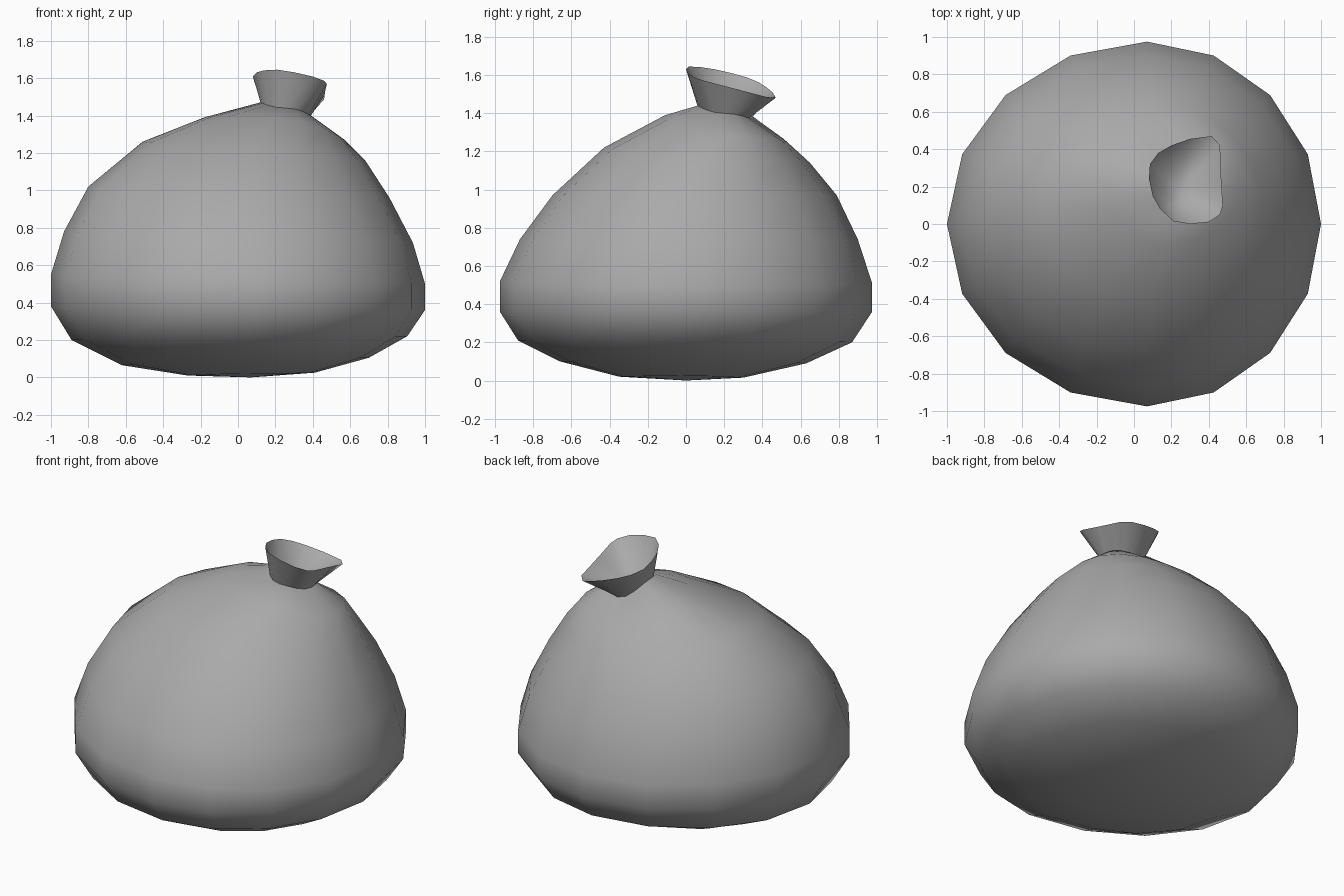
import bpy, bmesh, math
from mathutils import Vector

SIDES = 16
start_cube = bpy.data.objects.get("Cube")
if start_cube:
    bpy.data.objects.remove(start_cube, do_unlink=True)

grey = bpy.data.materials.new("grey sack")
grey.use_nodes = True
grey.diffuse_color = (0.4, 0.4, 0.4, 1)
grey.node_tree.nodes["Principled BSDF"].inputs["Base Color"].default_value = (0.4, 0.4, 0.4, 1)


def cross_section(left, right, front, back):
    """Closed loop through four (reach, height) points, made of elliptical quarters."""
    centre_x = max((left[0] + right[0]) / 2, 0.07)
    centre_y = (front[0] + back[0]) / 2
    loop = []
    for i in range(SIDES):
        angle = math.tau * i / SIDES
        c, s = math.cos(angle), math.sin(angle)
        side = right if c > 0 else left
        depth = back if s > 0 else front
        loop.append(Vector((centre_x + abs(c) * (side[0] - centre_x),
                            centre_y + abs(s) * (depth[0] - centre_y),
                            c * c * side[1] + s * s * depth[1])))
    return loop


def loft(name, loops, first_pole=None, last_pole=None):
    """Skin the loops in order, closing the ends onto poles where given."""
    bm = bmesh.new()
    rings = [[bm.verts.new(p) for p in loop] for loop in loops]
    for low, high in zip(rings, rings[1:]):
        for i in range(SIDES):
            j = (i + 1) % SIDES
            bm.faces.new((low[i], low[j], high[j], high[i]))
    for pole, ring in ((first_pole, rings[0]), (last_pole, rings[-1])):
        if pole:
            tip = bm.verts.new(pole)
            for i in range(SIDES):
                bm.faces.new((ring[i], ring[(i + 1) % SIDES], tip))
    bmesh.ops.recalc_face_normals(bm, faces=bm.faces)
    mesh = bpy.data.meshes.new(name)
    bm.to_mesh(mesh)
    bm.free()
    mesh.materials.append(grey)
    obj = bpy.data.objects.new(name, mesh)
    bpy.context.collection.objects.link(obj)
    bpy.ops.object.select_all(action='DESELECT')
    obj.select_set(True)
    bpy.context.view_layer.objects.active = obj
    bpy.ops.object.shade_smooth_by_angle(angle=math.radians(65))
    return obj


# Sagging body: left, right, front and back outline points, bottom to neck
body_outline = [
    ((-.27, .01), (.41, .025), (-.35, .02), (.30, .015)),
    ((-.62, .065), (.70, .105), (-.66, .10), (.63, .09)),
    ((-.89, .20), (.905, .22), (-.88, .21), (.87, .20)),
    ((-1, .38), (1, .36), (-.975, .36), (.975, .36)),
    ((-1, .55), (1, .50), (-.975, .52), (.975, .51)),
    ((-.93, .78), (.935, .72), (-.87, .74), (.90, .74)),
    ((-.80, 1.02), (.81, .96), (-.70, .97), (.79, .97)),
    ((-.51, 1.26), (.68, 1.16), (-.43, 1.22), (.65, 1.14)),
    ((-.18, 1.39), (.57, 1.27), (-.11, 1.39), (.53, 1.25)),
    ((.12, 1.47), (.39, 1.40), (.06, 1.44), (.34, 1.37)),
]
body_loops = [cross_section(*row) for row in body_outline]
neck = body_loops[-1]
neck_centre = sum(neck, Vector()) / SIDES
loft("sack_body", body_loops, first_pole=(.07, 0, 0), last_pole=neck_centre)

# Gathered mouth: uneven rim on a slanting plane, counter-clockwise from the right
rim_plan = [
    (.467, .23), (.463, .33), (.46, .42), (.415, .47),
    (.30, .455), (.20, .42), (.13, .38), (.085, .32),
    (.08, .24), (.10, .15), (.14, .08), (.21, .015),
    (.30, 0), (.40, .01), (.46, .05), (.475, .10),
]
rim = [Vector((x, y, 1.575 - .2 * (x - .27) - .27 * (y - .23))) for x, y in rim_plan]
lift = Vector((0, 0, .02))
throat = [neck_centre.lerp(p, .7) + lift for p in neck]
loft("gathered_mouth", [neck, rim, throat], last_pole=neck_centre + lift)
